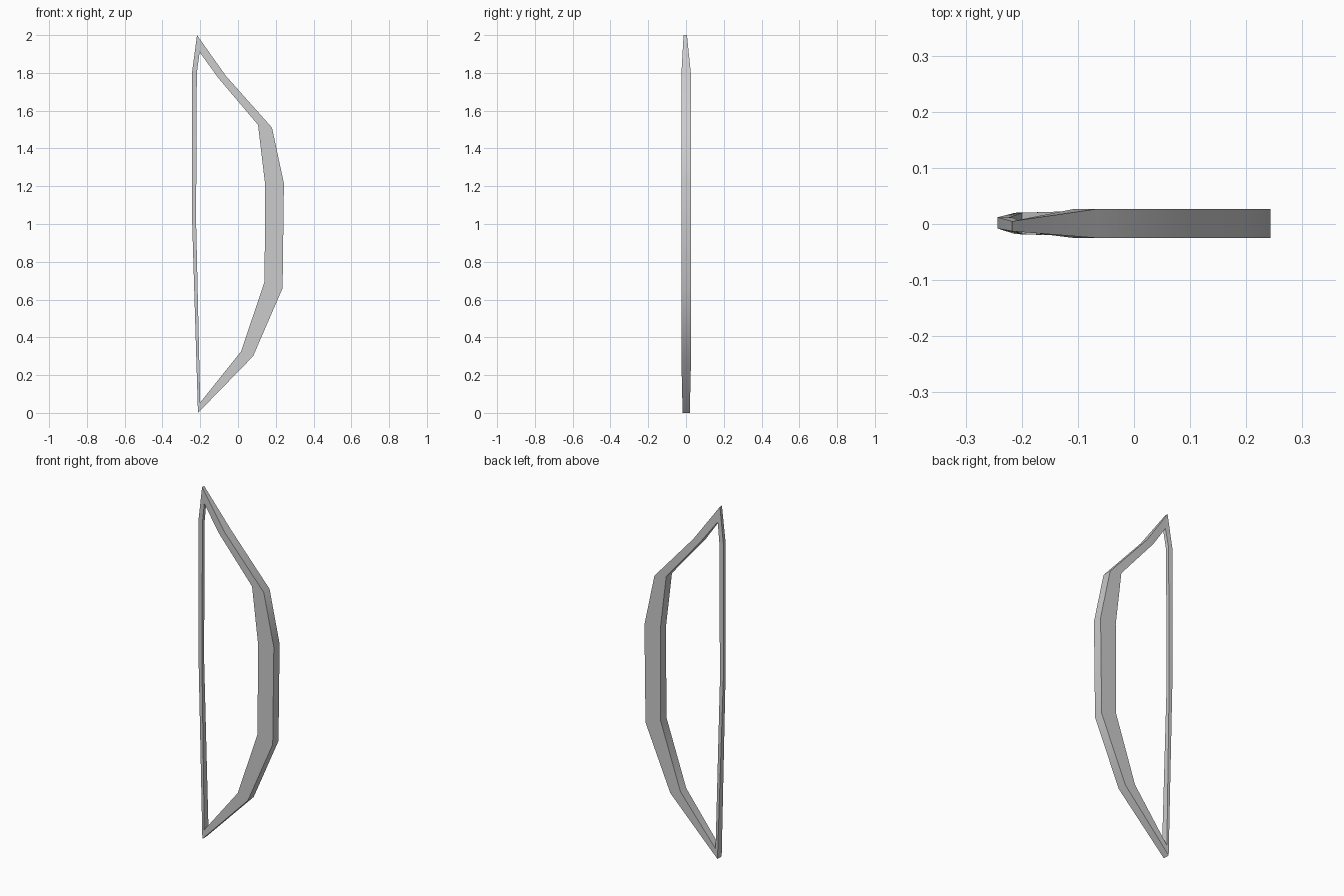
import bpy
import bmesh
import math

default = bpy.data.objects.get("Cube")
if default:
    bpy.data.objects.remove(default, do_unlink=True)

grey = bpy.data.materials.new("light grey")
grey.use_nodes = True
colour = (0.6, 0.6, 0.6, 1)
grey.diffuse_color = colour
grey.node_tree.nodes["Principled BSDF"].inputs["Base Color"].default_value = colour

# Stations round the closed frame: outer x, z, inner x, z, y centre, half depth
stations = [
    (-0.217, 2.0, -0.203, 1.91, -0.004, 0.009),    # top tip
    (-0.065, 1.785, -0.106, 1.775, 0.001, 0.026),  # upper limb
    (0.18, 1.51, 0.106, 1.525, 0.001, 0.026),
    (0.243, 1.215, 0.143, 1.215, 0.001, 0.026),    # grip
    (0.236, 0.66, 0.141, 0.695, 0.001, 0.026),
    (0.08, 0.30, 0.016, 0.325, 0.001, 0.026),      # lower limb
    (-0.212, 0.0, -0.2, 0.055, 0.001, 0.019),      # bottom tip
    (-0.243, 1.02, -0.222, 1.02, 0.002, 0.01),     # straight side
    (-0.243, 1.805, -0.218, 1.8, 0.002, 0.01),
]

# Rectangular section at each station, bridged into a ring
bm = bmesh.new()
rings = []
for ox, oz, ix, iz, yc, h in stations:
    corners = [(ox, yc - h, oz), (ox, yc + h, oz), (ix, yc + h, iz), (ix, yc - h, iz)]
    rings.append([bm.verts.new(c) for c in corners])
for i, ring in enumerate(rings):
    after = rings[(i + 1) % len(rings)]
    for j in range(4):
        k = (j + 1) % 4
        bm.faces.new((ring[j], ring[k], after[k], after[j]))
bmesh.ops.recalc_face_normals(bm, faces=bm.faces)

mesh = bpy.data.meshes.new("bow_frame")
bm.to_mesh(mesh)
bm.free()
mesh.materials.append(grey)
frame = bpy.data.objects.new("bow_frame", mesh)
bpy.context.collection.objects.link(frame)

# Smooth along the curve, crisp at the section corners
bpy.ops.object.select_all(action="DESELECT")
frame.select_set(True)
bpy.context.view_layer.objects.active = frame
bpy.ops.object.shade_smooth_by_angle(angle=math.radians(50))
